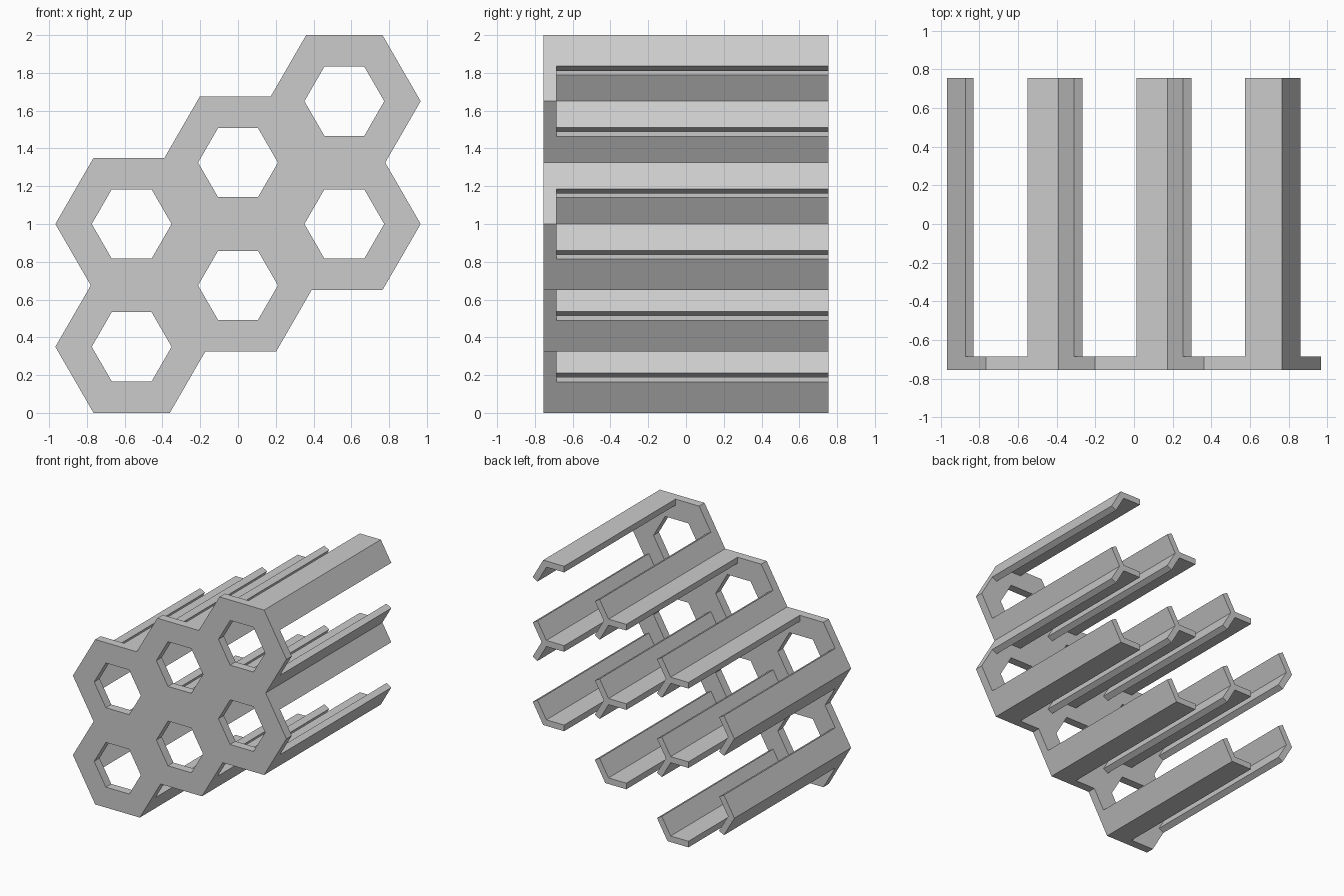
import bpy
import bmesh
from math import cos, sin, radians
from mathutils import Vector
from mathutils.geometry import delaunay_2d_cdt

if "Cube" in bpy.data.objects:
    bpy.data.objects.remove(bpy.data.objects["Cube"])

WALL = 0.05                      # wall shared by neighbouring cells
PITCH = (2 - WALL) / 3           # vertical distance between cells
APOTHEM = (PITCH + WALL) / 2
C30 = cos(radians(30))
RADIUS = APOTHEM / C30
HOLE_RADIUS = 0.183 / C30
ARM = 0.19                       # length of each corner arm
FRONT, PLATE_BACK, BACK = -0.755, -0.685, 0.755

grey = bpy.data.materials.new("light grey")
grey.use_nodes = True
grey.diffuse_color = (0.6, 0.6, 0.6, 1)
grey.node_tree.nodes["Principled BSDF"].inputs["Base Color"].default_value = (0.6, 0.6, 0.6, 1)


def polar(angle, radius):
    return Vector((cos(radians(angle)), sin(radians(angle)))) * radius


def hexagon(centre, radius):
    return [centre + polar(60 * i, radius) for i in range(6)]


def corner(centre, angle):
    """Bent strip running both ways from one corner of a cell."""
    tip = centre + polar(angle, RADIUS)
    inner = centre + polar(angle, RADIUS - WALL / C30)
    ends = []
    for side in (1, -1):
        end = tip + polar(angle + side * 120, ARM)
        ends.append((end, end - polar(angle + side * 30, WALL)))
    (a_out, a_in), (b_out, b_in) = ends
    return [tip, a_out, a_in, inner, b_in, b_out]


def extrude_union(name, solids, holes, y0, y1):
    """Merge flat outlines, subtract holes and extrude along y."""
    points, faces = [], []
    for outline in solids + holes:
        faces.append(list(range(len(points), len(points) + len(outline))))
        points += outline
    verts, _, tris, _, _, sources = delaunay_2d_cdt(points, [], faces, 0, 1e-4)
    bm = bmesh.new()
    bv = [bm.verts.new((p.x, y0, p.y)) for p in verts]
    for tri, src in zip(tris, sources):
        if src and max(src) < len(solids):
            bm.faces.new([bv[i] for i in tri])
    bmesh.ops.delete(bm, geom=[v for v in bm.verts if not v.link_faces], context='VERTS')
    grown = bmesh.ops.extrude_face_region(bm, geom=bm.faces[:], use_keep_orig=True)
    moved = [g for g in grown["geom"] if isinstance(g, bmesh.types.BMVert)]
    bmesh.ops.translate(bm, verts=moved, vec=(0, y1 - y0, 0))
    bmesh.ops.recalc_face_normals(bm, faces=bm.faces[:])
    bmesh.ops.dissolve_limit(bm, angle_limit=0.01, verts=bm.verts[:], edges=bm.edges[:])
    mesh = bpy.data.meshes.new(name)
    bm.to_mesh(mesh)
    bm.free()
    mesh.materials.append(grey)
    obj = bpy.data.objects.new(name, mesh)
    bpy.context.collection.objects.link(obj)


# Three columns of two cells, each column half a cell higher
cells = [Vector(((col - 1) * PITCH * C30, APOTHEM + PITCH * (row + col / 2)))
         for col in range(3) for row in range(2)]

# Front plate with six hexagonal openings
extrude_union("front_plate", [hexagon(c, RADIUS) for c in cells],
              [hexagon(c, HOLE_RADIUS) for c in cells], FRONT, PLATE_BACK)

# Long rails at alternate corners, merging into Y shapes where cells meet
extrude_union("corner_rails", [corner(c, a) for c in cells for a in (60, 180, 300)],
              [], PLATE_BACK, BACK)
